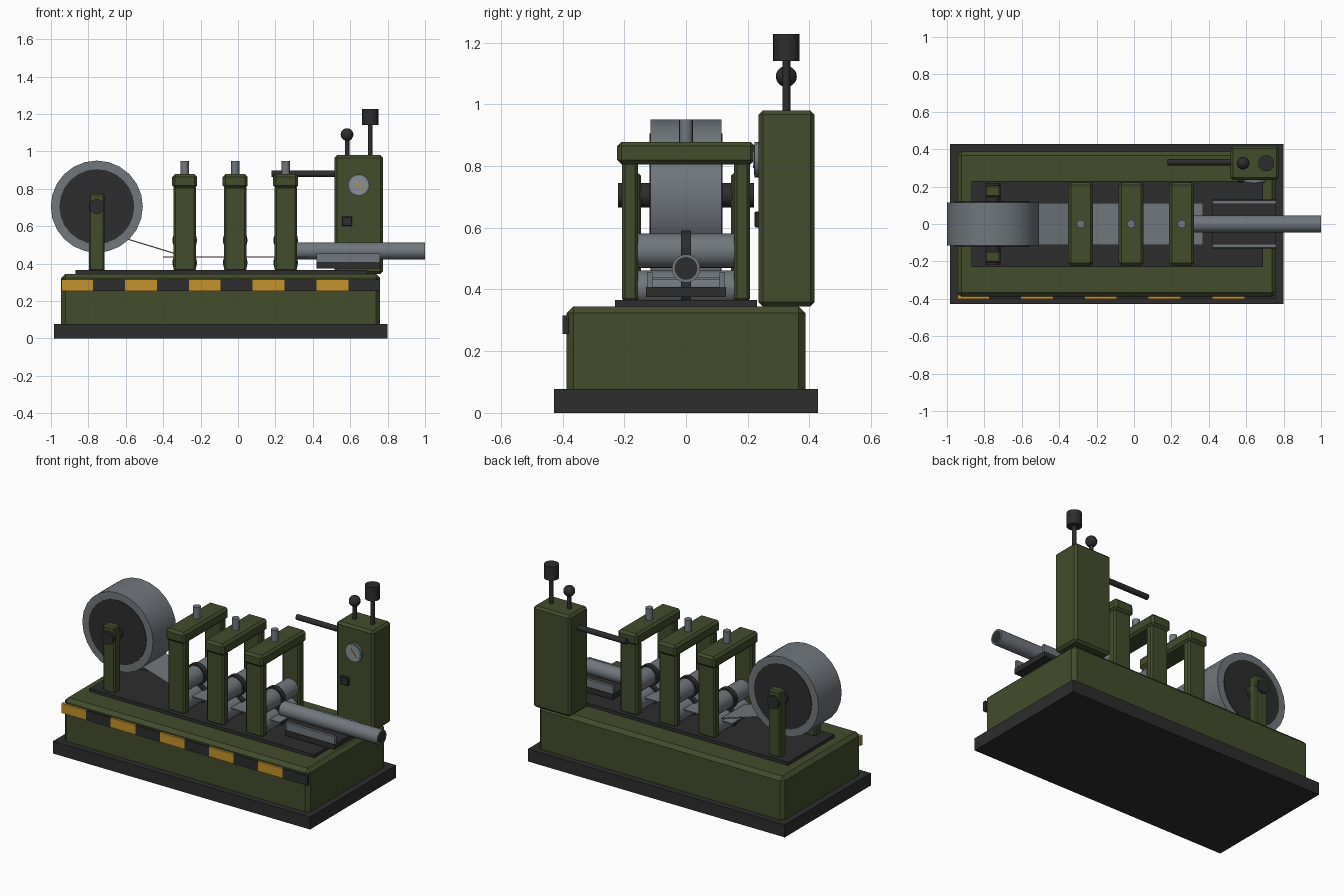
import bpy, math
from mathutils import Vector

if "Cube" in bpy.data.objects:
    bpy.data.objects.remove(bpy.data.objects["Cube"], do_unlink=True)


def material(name, rgb):
    m = bpy.data.materials.new(name)
    m.use_nodes = True
    color = (*rgb, 1)
    m.diffuse_color = color
    m.node_tree.nodes["Principled BSDF"].inputs["Base Color"].default_value = color
    return m


GREEN = material("olive green", (0.055, 0.072, 0.025))
DARK = material("dark grey", (0.026, 0.026, 0.027))
STEEL = material("steel grey", (0.165, 0.185, 0.205))
YELLOW = material("warning yellow", (0.56, 0.29, 0.025))
DIAL = material("dial grey", (0.25, 0.29, 0.32))


def finish(name, mat, bevel=0):
    o = bpy.context.object
    o.name = name
    o.data.materials.append(mat)
    if bevel:
        b = o.modifiers.new("Bevel", "BEVEL")
        b.width = bevel
        b.segments = 1
    return o


def box(name, mat, x, y, z, bevel=0):
    """Box from its (min, max) range on each axis."""
    bpy.ops.mesh.primitive_cube_add(size=1, location=[sum(r) / 2 for r in (x, y, z)])
    o = bpy.context.object
    size = [r[1] - r[0] for r in (x, y, z)]
    for v in o.data.vertices:
        v.co = [c * s for c, s in zip(v.co, size)]
    return finish(name, mat, bevel)


def rod(name, mat, start, end, radius, sides=16, smooth=True):
    """Cylinder running between two points."""
    a, b = Vector(start), Vector(end)
    bpy.ops.mesh.primitive_cylinder_add(vertices=sides, radius=radius, depth=(b - a).length,
                                        location=(a + b) / 2)
    o = bpy.context.object
    o.rotation_euler = (b - a).to_track_quat("Z", "Y").to_euler()
    if smooth:
        bpy.ops.object.shade_smooth_by_angle(angle=math.radians(30))
    return finish(name, mat)


# Plinth, body and deck
box("plinth", DARK, (-0.985, 0.80), (-0.427, 0.427), (0, 0.078))
box("body", GREEN, (-0.945, 0.76), (-0.387, 0.387), (0.03, 0.345), 0.022)
box("deck", DARK, (-0.87, 0.69), (-0.23, 0.23), (0.34, 0.365))

# Warning strip along the front
step = 0.1705
for i in range(10):
    x = -0.945 + i * step
    box("warning_block", DARK if i % 2 else YELLOW, (x, x + step), (-0.40, -0.38), (0.255, 0.315))

# Coil on its stand
CX, CZ = -0.755, 0.705
rod("coil", STEEL, (CX, -0.115, CZ), (CX, 0.115, CZ), 0.246, 24)
rod("coil_core", DARK, (CX, -0.119, CZ), (CX, 0.119, CZ), 0.2, 24)
rod("coil_axle", DARK, (CX, -0.22, CZ), (CX, 0.22, CZ), 0.04)
for s in (-1, 1):
    box("coil_post", GREEN, (CX - 0.042, CX + 0.042), sorted((s * 0.145, s * 0.205)),
        (0.36, 0.775), 0.008)

# Metal strip leaving the coil and passing through the rolls
box("feed_strip", STEEL, (-0.40, 0.37), (-0.113, 0.113), (0.432, 0.438))
ramp = box("feed_ramp", STEEL, (-0.155, 0.155), (-0.113, 0.113), (-0.003, 0.003))
ramp.location = (-0.475, 0, 0.496)
ramp.rotation_euler.y = math.atan(0.306)

# Roll stands
for x in (-0.285, -0.015, 0.255):
    for s in (-1, 1):
        box("stand_post", GREEN, (x - 0.06, x + 0.06), sorted((s * 0.155, s * 0.208)),
            (0.36, 0.815), 0.01)
    box("stand_crosshead", GREEN, (x - 0.067, x + 0.067), (-0.223, 0.223), (0.805, 0.878), 0.014)
    rod("adjusting_screw", STEEL, (x, 0, 0.87), (x, 0, 0.95), 0.022)
    for z in (0.525, 0.405):
        rod("roll", STEEL, (x, -0.157, z), (x, 0.157, z), 0.056, 20)
        rod("roll_ring", DARK, (x, -0.016, z), (x, 0.016, z), 0.066, 20)

# Finished tube
rod("tube", STEEL, (0.315, 0, 0.468), (0.999, 0, 0.468), 0.046, 20)
rod("tube_bore", DARK, (0.9, 0, 0.468), (1.0, 0, 0.468), 0.037, 20)

# Run-out tray
box("tray", DARK, (0.42, 0.76), (-0.13, 0.13), (0.375, 0.408))
for s in (-1, 1):
    box("tray_rail", STEEL, (0.42, 0.76), sorted((s * 0.108, s * 0.126)), (0.405, 0.455))

# Control cabinet with gauge and switch
box("cabinet", GREEN, (0.515, 0.775), (0.235, 0.417), (0.345, 0.98), 0.014)
rod("gauge", STEEL, (0.645, 0.24, 0.82), (0.645, 0.222, 0.82), 0.058, 20)
rod("gauge_dial", DIAL, (0.645, 0.23, 0.82), (0.645, 0.220, 0.82), 0.05, 20)
needle = box("gauge_needle", YELLOW, (-0.004, 0.004), (-0.002, 0.002), (-0.032, 0.032))
needle.location = (0.645, 0.219, 0.82)
needle.rotation_euler.y = -0.7
box("switch", DARK, (0.555, 0.61), (0.222, 0.24), (0.60, 0.652), 0.004)

# Levers and side arm
rod("ball_lever", DARK, (0.583, 0.325, 0.97), (0.583, 0.325, 1.09), 0.012)
bpy.ops.mesh.primitive_uv_sphere_add(segments=16, ring_count=10, radius=0.034,
                                     location=(0.583, 0.325, 1.09))
bpy.ops.object.shade_smooth()
finish("ball_knob", DARK)
rod("beacon_pole", DARK, (0.707, 0.325, 0.97), (0.707, 0.325, 1.15), 0.013)
rod("beacon", DARK, (0.707, 0.325, 1.14), (0.707, 0.325, 1.227), 0.043, 20)
rod("side_arm", DARK, (0.18, 0.33, 0.88), (0.53, 0.33, 0.88), 0.017)
